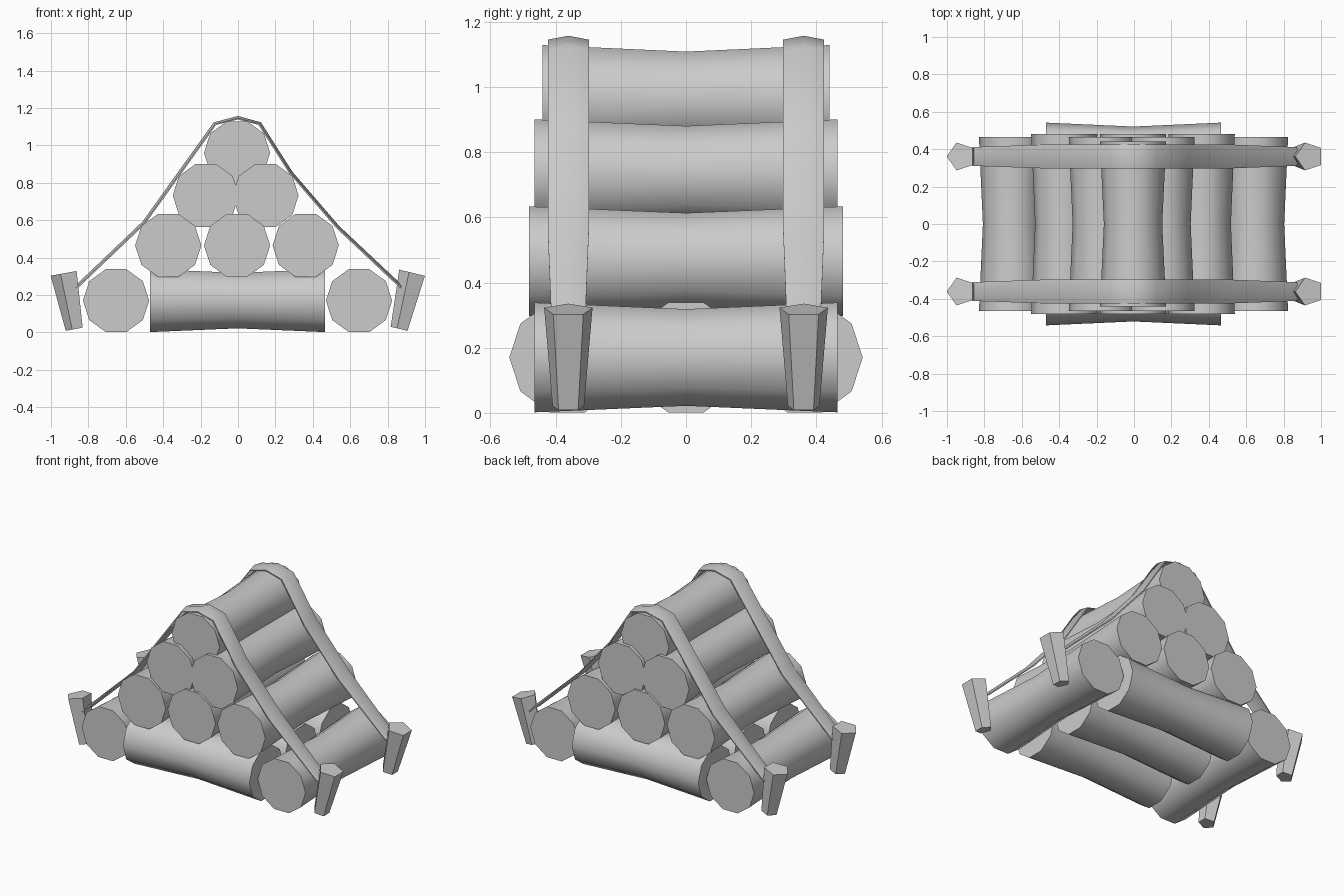
import bpy, bmesh, math
from mathutils import Vector

if "Cube" in bpy.data.objects:
    bpy.data.objects.remove(bpy.data.objects["Cube"])


def make_object(name, bm, angle):
    bmesh.ops.recalc_face_normals(bm, faces=bm.faces)
    mesh = bpy.data.meshes.new(name)
    bm.to_mesh(mesh)
    bm.free()
    ob = bpy.data.objects.new(name, mesh)
    bpy.context.collection.objects.link(ob)
    bpy.ops.object.select_all(action='DESELECT')
    bpy.context.view_layer.objects.active = ob
    ob.select_set(True)
    if angle:
        bpy.ops.object.shade_smooth_by_angle(angle=math.radians(angle))
    return ob


def loft(name, rings, angle):
    """Closed solid through matching rings of points, capped at both ends."""
    bm = bmesh.new()
    loops = [[bm.verts.new(p) for p in ring] for ring in rings]
    n = len(loops[0])
    for a, b in zip(loops, loops[1:]):
        for i in range(n):
            j = (i + 1) % n
            bm.faces.new((a[i], a[j], b[j], b[i]))
    bm.faces.new(loops[0])
    bm.faces.new(loops[-1])
    return make_object(name, bm, angle)


def log(name, centre, half, along_x=False):
    """Ten-sided log with a narrower waist."""
    rings = []
    for t, r in ((-half, 0.177), (0, 0.156), (half, 0.177)):
        ring = []
        for i in range(10):
            a = math.tau * i / 10
            u, w = r * math.cos(a), r * math.sin(a)
            ring.append(Vector(centre) + (Vector((t, u, w)) if along_x else Vector((u, t, w))))
        rings.append(ring)
    return loft(name, rings, 40)


# bottom layer: two outer logs and three cross logs
for x in (-0.652, 0.647):
    log("outer_log", (x, 0, 0.17), 0.465)
for y in (-0.365, 0, 0.365):
    log("cross_log", (-0.003, y, 0.17), 0.467, True)

# stacked pyramid of logs
for x in (-0.373, -0.005, 0.362):
    log("lower_log", (x, 0, 0.465), 0.482)
for x in (-0.172, 0.147):
    log("middle_log", (x, 0, 0.732), 0.465)
log("top_log", (-0.005, 0, 0.96), 0.44)


# five-sided tapered stakes, leaning outward
def stake(y, top, bottom):
    axis = (Vector((top, y, 0.317)) - Vector((bottom, y, 0.018))).normalized()
    u = Vector((0, 1, 0)).cross(axis)
    rings = []
    for x, z, r in ((bottom, 0.018, 0.051), (top, 0.317, 0.078)):
        rings.append([Vector((x, y, z)) + u * r * math.cos(math.pi + math.tau * i / 5)
                      + Vector((0, r * math.sin(math.pi + math.tau * i / 5), 0))
                      for i in range(5)])
    loft("stake", rings, 0)


# straps draped over the stack, with a slightly raised centre line
PATH = [(-0.87, 0.24), (-0.505, 0.588), (-0.125, 1.118), (0, 1.15),
        (0.118, 1.118), (0.285, 0.855), (0.535, 0.565), (0.875, 0.245)]


def strap(y):
    pts = [Vector((x, 0, z)) for x, z in PATH]
    rings = []
    for i, p in enumerate(pts):
        t = (pts[min(i + 1, len(pts) - 1)] - pts[max(i - 1, 0)]).normalized()
        n = Vector((-t.z, 0, t.x))
        w = 0.05 if i in (0, len(pts) - 1) else 0.063
        section = [(-w, -0.005), (0, 0.007), (w, -0.005), (w, -0.012), (0, -0.002), (-w, -0.012)]
        rings.append([p + Vector((0, y + dy, 0)) + n * dn for dy, dn in section])
    loft("strap", rings, 50)


for y in (-0.361, 0.361):
    stake(y, -0.925, -0.871)
    stake(y, 0.938, 0.866)
    strap(y)
